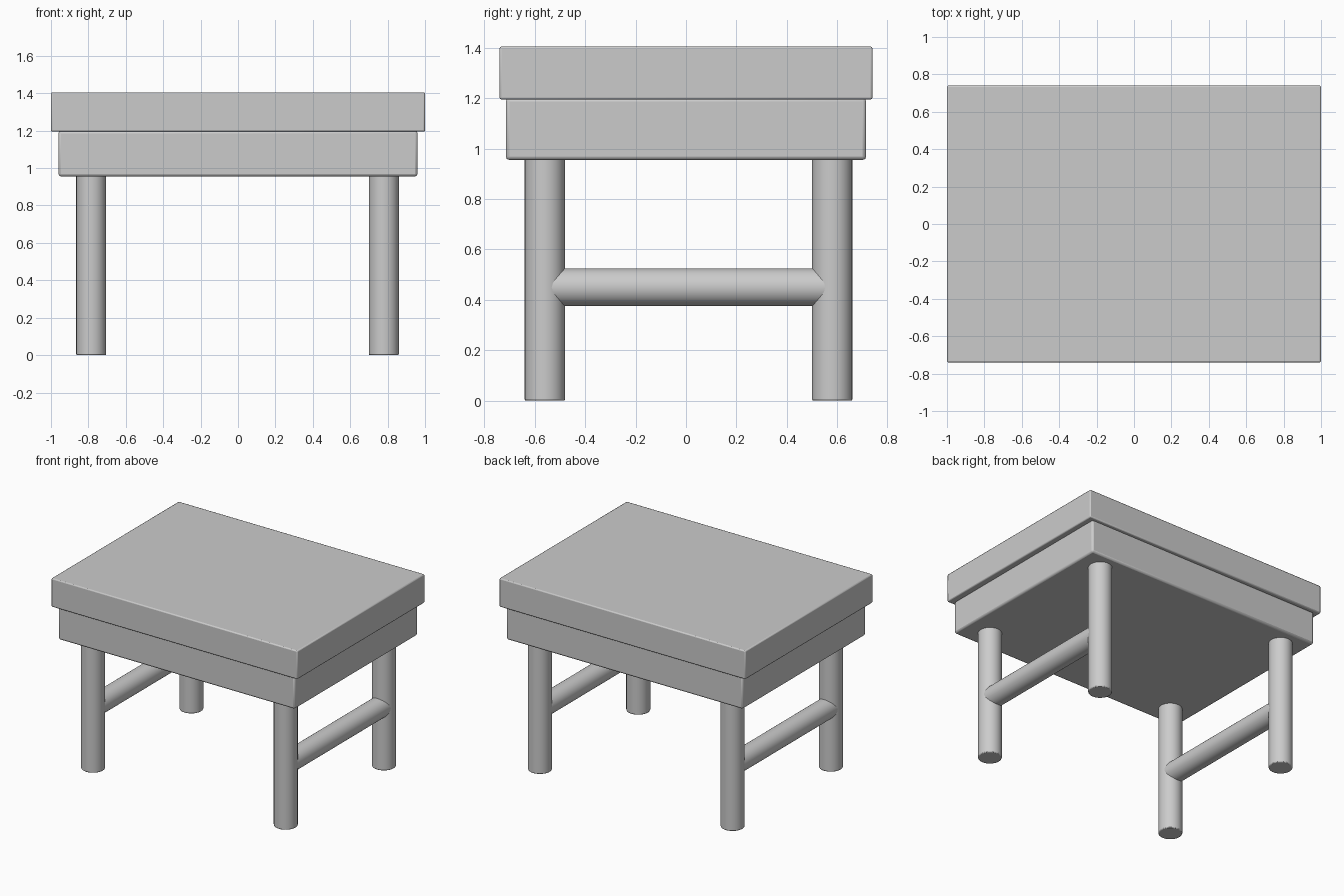
import bpy
import math

cube = bpy.data.objects.get("Cube")
if cube:
    bpy.data.objects.remove(cube, do_unlink=True)

grey = bpy.data.materials.new("plain grey")
grey.use_nodes = True
COLOR = (0.6, 0.6, 0.6, 1)
grey.diffuse_color = COLOR
grey.node_tree.nodes["Principled BSDF"].inputs["Base Color"].default_value = COLOR


def finish(name, bevel):
    """Name the active part, colour it and soften its edges."""
    ob = bpy.context.object
    ob.name = name
    ob.data.materials.append(grey)
    bpy.ops.object.transform_apply(location=False, rotation=True, scale=True)
    mod = ob.modifiers.new("soft edges", 'BEVEL')
    mod.width = bevel
    mod.segments = 2
    mod.limit_method = 'ANGLE'
    mod.angle_limit = math.radians(40)
    bpy.ops.object.shade_smooth_by_angle(angle=math.radians(35))


def slab(name, width, depth, bottom, top, bevel):
    bpy.ops.mesh.primitive_cube_add(size=1, location=(0, 0, (bottom + top) / 2))
    bpy.context.object.scale = (width, depth, top - bottom)
    finish(name, bevel)


def rod(name, radius, length, location, tilt=0):
    bpy.ops.mesh.primitive_cylinder_add(vertices=32, radius=radius, depth=length,
                                        location=location, rotation=(tilt, 0, 0))
    finish(name, 0.006)


# Top board and the apron beneath it
slab("table_top", 2.0, 1.48, 1.195, 1.405, 0.008)
slab("apron", 1.92, 1.43, 0.955, 1.2, 0.014)

# Four round legs, with a rail joining each side pair
FRONT_Y, BACK_Y = -0.56, 0.58
for side, x in (("right", -0.785), ("left", 0.78)):
    for end, y in (("front", FRONT_Y), ("back", BACK_Y)):
        rod(f"{end}_{side}_leg", 0.08, 0.97, (x, y, 0.485))
    rod(f"{side}_rail", 0.075, BACK_Y - FRONT_Y,
        (x, (FRONT_Y + BACK_Y) / 2, 0.45), math.pi / 2)
